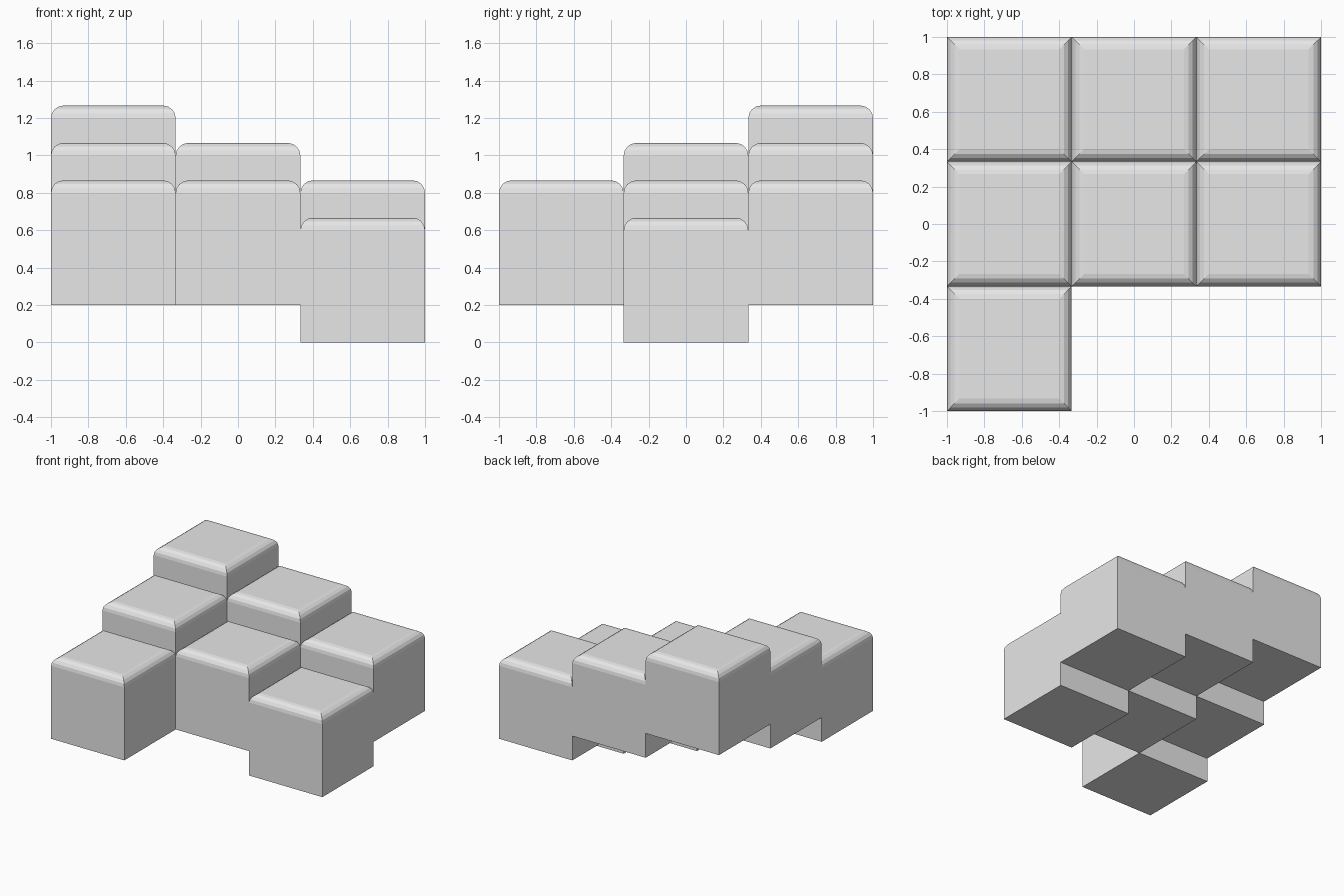
import bpy
import bmesh

if "Cube" in bpy.data.objects:
    bpy.data.objects.remove(bpy.data.objects["Cube"])

SIDE = 2 / 3      # edge of one cube
STEP = 0.2        # height change between neighbours
ROUND = 0.067     # radius of the rounded top rim

stone = bpy.data.materials.new("light grey")
stone.diffuse_color = (0.8, 0.8, 0.8, 1)
stone.use_nodes = True
stone.node_tree.nodes["Principled BSDF"].inputs["Base Color"].default_value = stone.diffuse_color


def block(name, x, y, z):
    """Cube with its base at z and only its top rim rounded."""
    bm = bmesh.new()
    bmesh.ops.create_cube(bm, size=SIDE)
    rim = [e for e in bm.edges if all(v.co.z > 0 for v in e.verts)]
    bmesh.ops.bevel(bm, geom=rim, offset=ROUND, segments=4, profile=0.5,
                    affect='EDGES')
    mesh = bpy.data.meshes.new(name)
    bm.to_mesh(mesh)
    bm.free()
    mesh.materials.append(stone)
    obj = bpy.data.objects.new(name, mesh)
    obj.location = (x, y, z + SIDE / 2)
    bpy.context.collection.objects.link(obj)


# Rows from front to back, each listing the columns it holds;
# the blocks climb towards the back left corner
rows = {"front": (-1, ["left"]),
        "middle": (0, ["left", "centre", "right"]),
        "back": (1, ["left", "centre", "right"])}
columns = {"left": -1, "centre": 0, "right": 1}

for row, (j, names) in rows.items():
    for column in names:
        i = columns[column]
        block(f"{row}_{column}_block", i * SIDE, j * SIDE, STEP * (1 + j - i))
